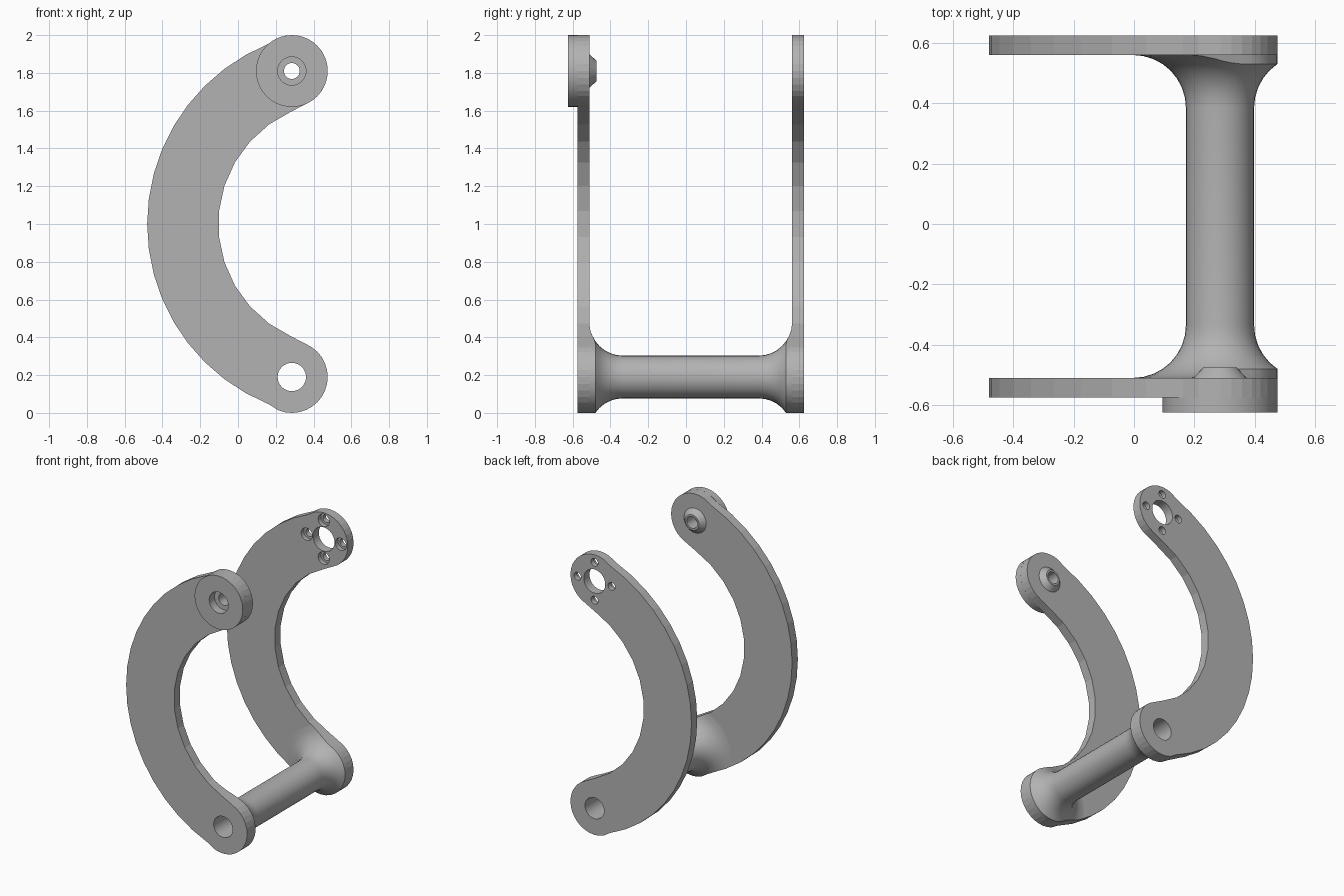
import bpy, bmesh, math

if "Cube" in bpy.data.objects:
    bpy.data.objects.remove(bpy.data.objects["Cube"])

grey = bpy.data.materials.new("mid grey")
grey.diffuse_color = (0.45, 0.45, 0.45, 1)
grey.use_nodes = True
grey.node_tree.nodes["Principled BSDF"].inputs["Base Color"].default_value = grey.diffuse_color

PX, TOP, BOT, R = 0.285, 1.81, 0.19, 0.19     # pivot x, pivot heights, end radius
FRONT, BACK = (-0.575, -0.51), (0.56, 0.625)  # y ranges of the two arms


def finish(name, bm):
    bmesh.ops.recalc_face_normals(bm, faces=bm.faces)
    me = bpy.data.meshes.new(name)
    bm.to_mesh(me)
    bm.free()
    me.materials.append(grey)
    ob = bpy.data.objects.new(name, me)
    bpy.context.collection.objects.link(ob)
    return ob


def loft(name, rings):
    """Capped skin through rings of equal point count."""
    bm = bmesh.new()
    rows = [[bm.verts.new(p) for p in ring] for ring in rings]
    n = len(rows[0])
    for a, b in zip(rows, rows[1:]):
        for i in range(n):
            j = (i + 1) % n
            bm.faces.new((a[i], a[j], b[j], b[i]))
    bm.faces.new(rows[0])
    bm.faces.new(rows[-1])
    return finish(name, bm)


def lathe(name, profile, x, z, n=32):
    """Revolve (radius, y) points about a line parallel to y."""
    angs = [2 * math.pi * i / n for i in range(n)]
    return loft(name, [[(x + r * math.cos(a), y, z + r * math.sin(a)) for a in angs]
                       for r, y in profile])


def arc(cx, cz, r, a0, a1, n):
    return [(cx + r * math.cos(math.radians(a0 + (a1 - a0) * i / n)),
             cz + r * math.sin(math.radians(a0 + (a1 - a0) * i / n))) for i in range(n + 1)]


def crescent(name, y0, y1):
    pts = (arc(0.548, 1, 1.029, 248, 112, 18)      # outer curve
           + arc(PX, TOP, R, 112, -67, 16)         # top end
           + arc(0.548, 1, 0.652, 114, 246, 11)    # inner curve
           + arc(PX, BOT, R, 67, -112, 16))        # bottom end
    return loft(name, [[(x, y, z) for x, z in pts] for y in (y0, y1)])


def boolean(ob, tool, op='DIFFERENCE'):
    m = ob.modifiers.new("cut", 'BOOLEAN')
    m.operation, m.object, m.solver = op, tool, 'EXACT'
    bpy.ops.object.select_all(action='DESELECT')
    bpy.context.view_layer.objects.active = ob
    ob.select_set(True)
    bpy.ops.object.modifier_apply(modifier=m.name)
    bpy.data.objects.remove(tool)


def bore(ob, x, z, r, y0=-1, y1=1, n=32):
    boolean(ob, lathe("cutter", [(r, y0), (r, y1)], x, z, n))


def smooth(ob):
    bpy.ops.object.select_all(action='DESELECT')
    bpy.context.view_layer.objects.active = ob
    ob.select_set(True)
    bpy.ops.object.shade_smooth_by_angle(angle=math.radians(30))


# Arms with the lower through hole
front_arm = crescent("front_arm", *FRONT)
back_arm = crescent("back_arm", *BACK)
for arm in (front_arm, back_arm):
    bore(arm, PX, BOT, 0.075)

# Front pivot: outer boss and inner cone, counterbored from the front
boss = lathe("front_boss", [(R, -0.625), (R, FRONT[0])], PX, TOP, 40)
cone = lathe("pivot_cone", [(0.088, FRONT[1]), (0.055, -0.475)], PX, TOP)
for part in (boss, front_arm, cone):
    bore(part, PX, TOP, 0.042)
for part in (boss, front_arm):
    bore(part, PX, TOP, 0.075, -1, -0.565)

# Back arm: centre hole with four counterbored screw holes
bore(back_arm, PX, TOP, 0.085)
for dx, dz in ((1, 0), (0, 1), (-1, 0), (0, -1)):
    x, z = PX + 0.135 * dx, TOP + 0.135 * dz
    bore(back_arm, x, z, 0.028, n=20)
    bore(back_arm, x, z, 0.044, 0, BACK[0] + 0.03, n=20)

# Cross tube flaring into both arms, trimmed to the arm outline
TR, F = 0.113, 0.175
flare = [(TR + F - F * math.sin(t), F - F * math.cos(t))
         for t in [math.pi / 2 * i / 8 for i in range(9)]]
profile = ([(r, FRONT[1] + d) for r, d in flare]
           + [(r, BACK[0] - d) for r, d in reversed(flare)])
tube = lathe("cross_tube", profile, PX, BOT, 32)
boolean(tube, crescent("trim", -0.7, 0.7), 'INTERSECT')
bore(tube, PX, BOT, 0.075)

for ob in (tube, boss, cone):
    smooth(ob)
